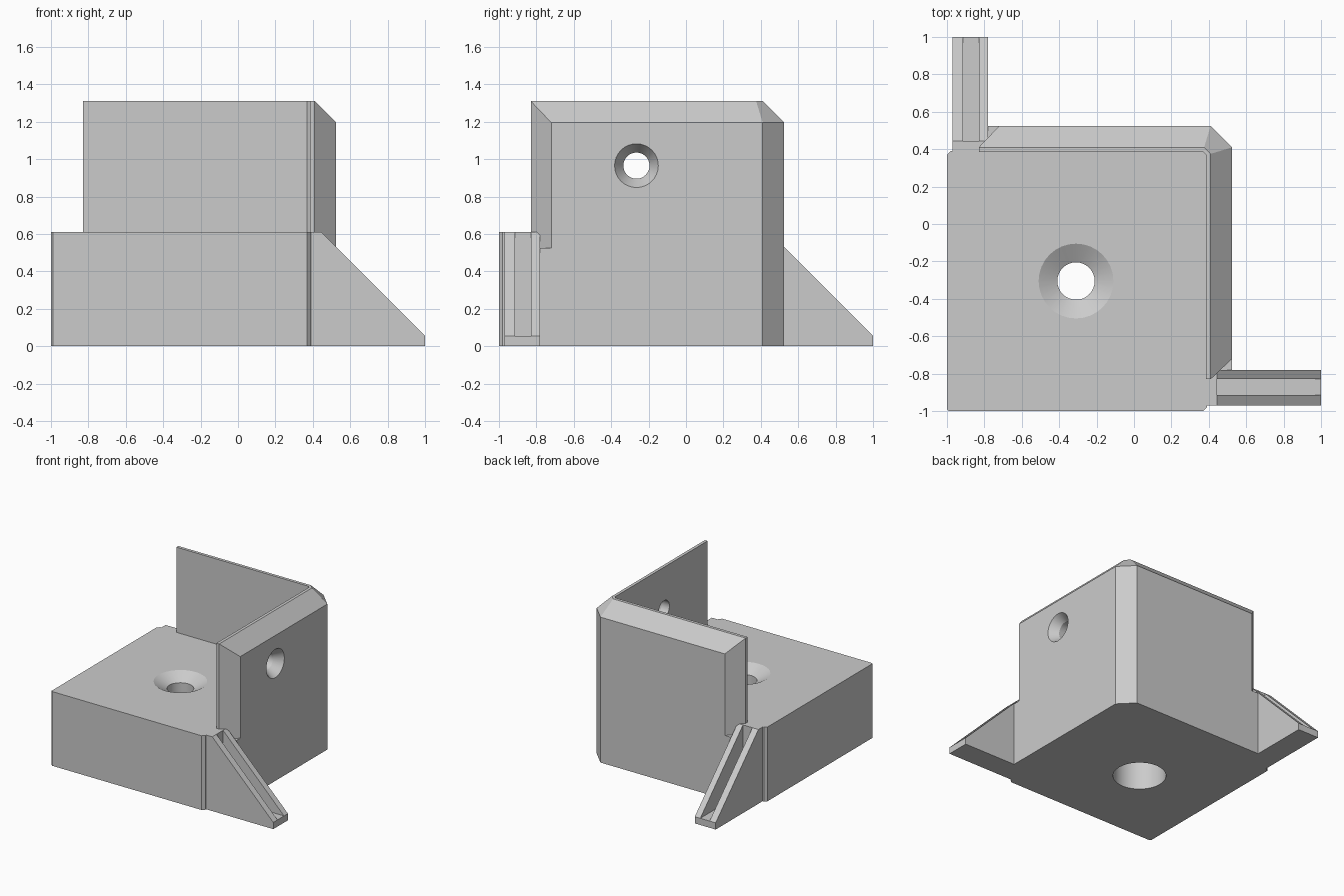
import bpy, bmesh, math
from mathutils import Matrix, Vector

if "Cube" in bpy.data.objects:
    bpy.data.objects.remove(bpy.data.objects["Cube"], do_unlink=True)

grey = bpy.data.materials.new("matte_grey")
grey.diffuse_color = (0.6, 0.6, 0.6, 1)
grey.use_nodes = True
grey.node_tree.nodes["Principled BSDF"].inputs["Base Color"].default_value = (0.6, 0.6, 0.6, 1)

# Swapping x and y mirrors a part across the bracket's diagonal
SWAP = Matrix(((0, 1, 0, 0), (1, 0, 0, 0), (0, 0, 1, 0), (0, 0, 0, 1)))


def loft(name, rings, swap=False):
    """Closed solid skinned through rings of equal point count."""
    bm = bmesh.new()
    loops = [[bm.verts.new(p) for p in ring] for ring in rings]
    n = len(loops[0])
    for low, high in zip(loops, loops[1:]):
        for i in range(n):
            j = (i + 1) % n
            bm.faces.new((low[i], low[j], high[j], high[i]))
    bm.faces.new(loops[0][::-1])
    bm.faces.new(loops[-1])
    bmesh.ops.remove_doubles(bm, verts=bm.verts, dist=1e-4)
    if swap:
        bm.transform(SWAP)
    bmesh.ops.recalc_face_normals(bm, faces=bm.faces)
    mesh = bpy.data.meshes.new(name)
    bm.to_mesh(mesh)
    bm.free()
    mesh.materials.append(grey)
    ob = bpy.data.objects.new(name, mesh)
    bpy.context.collection.objects.link(ob)
    return ob


def prism(name, outline, z0, z1):
    return loft(name, [[(x, y, z) for x, y in outline] for z in (z0, z1)])


def box(name, lo, hi, swap=False):
    outline = [(lo[0], lo[1]), (hi[0], lo[1]), (hi[0], hi[1]), (lo[0], hi[1])]
    return loft(name, [[(x, y, z) for x, y in outline] for z in (lo[2], hi[2])], swap)


def bore(name, centre, steps, axis="z", swap=False):
    """Round cutter from (position along axis, radius) steps."""
    rings = []
    for along, r in steps:
        ring = []
        for i in range(32):
            a = math.tau * i / 32
            u, v = centre[0] + r * math.cos(a), centre[1] + r * math.sin(a)
            ring.append((u, v, along) if axis == "z" else (along, u, v))
        rings.append(ring)
    return loft(name, rings, swap)


def combine(target, other, operation):
    mod = target.modifiers.new(operation, "BOOLEAN")
    mod.operation, mod.solver, mod.object = operation, "EXACT", other
    bpy.context.view_layer.objects.active = target
    bpy.ops.object.modifier_apply(modifier=mod.name)
    bpy.data.objects.remove(other, do_unlink=True)


# Base block with eased corners
body = prism("corner_bracket", [(-0.99, -1), (0.37, -1), (0.39, -0.98), (0.39, 0.39),
                                (-0.98, 0.39), (-1, 0.37), (-1, -0.99)], 0, 0.61)

# L-shaped walls, bevelled along the outside
inner = [(-0.83, 0.385), (0.37, 0.385), (0.385, 0.37), (0.385, -0.83)]
outer = [(0.41, -0.83), (0.525, -0.72), (0.525, 0.41),
         (0.41, 0.525), (-0.72, 0.525), (-0.83, 0.41)]
rim = [(0.41, -0.83), (0.41, -0.83), (0.41, 0.375),
       (0.375, 0.41), (-0.83, 0.41), (-0.83, 0.41)]
walls = loft("walls", [[(x, y, z) for x, y in inner + edge]
                       for edge, z in ((outer, 0), (outer, 1.195), (rim, 1.31))])
combine(body, walls, "UNION")

# Side gussets: sloped fin with a slot between two ribs
for swap in (False, True):
    side = [(0.35, 0), (1, 0), (1, 0.055), (0.445, 0.61), (0.35, 0.61)]
    fin = loft("gusset", [[(x, y, z) for x, z in side] for y in (-0.97, -0.78)], swap)
    slot = box("slot", (0.445, -0.915, 0.055), (1.1, -0.83, 0.7), swap)
    combine(fin, slot, "DIFFERENCE")
    combine(body, fin, "UNION")
    foot = box("wall_foot", (0.4, -0.8, 0), (0.525, -0.68, 0.525), swap)
    combine(body, foot, "UNION")

# Screw holes through both walls, countersunk outside
for swap in (False, True):
    hole = bore("wall_hole", (-0.265, 0.965),
                [(0.3, 0.07), (0.455, 0.07), (0.525, 0.117), (0.6, 0.117)], "x", swap)
    combine(body, hole, "DIFFERENCE")

# Base hole: shallow dish on top, wide bore below
base_hole = bore("base_hole", (-0.31, -0.305),
                 [(-0.1, 0.2), (0.47, 0.2), (0.47, 0.1), (0.552, 0.1), (0.61, 0.2), (0.7, 0.2)])
combine(body, base_hole, "DIFFERENCE")

# Clean coplanar seams and keep edges crisp
bm = bmesh.new()
bm.from_mesh(body.data)
bmesh.ops.remove_doubles(bm, verts=bm.verts, dist=1e-4)
bmesh.ops.dissolve_limit(bm, angle_limit=0.01, verts=bm.verts, edges=bm.edges)
bm.to_mesh(body.data)
bm.free()
body.select_set(True)
bpy.context.view_layer.objects.active = body
bpy.ops.object.shade_smooth_by_angle(angle=math.radians(25))
